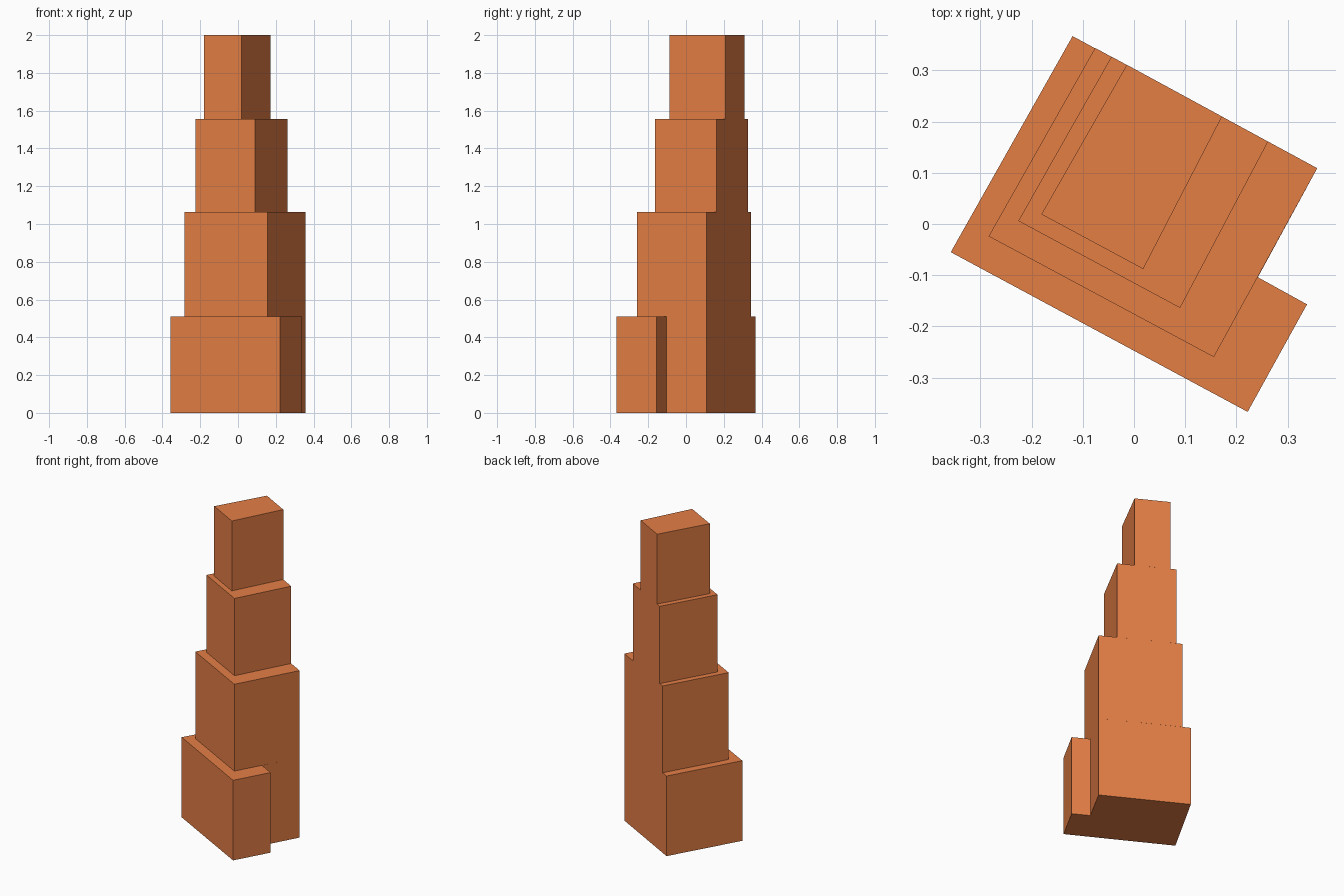
import bpy
import bmesh

if "Cube" in bpy.data.objects:
    bpy.data.objects.remove(bpy.data.objects["Cube"])

clay = bpy.data.materials.new("orange_clay")
clay.diffuse_color = (0.78, 0.21, 0.06, 1.0)
clay.use_nodes = True
clay.node_tree.nodes["Principled BSDF"].inputs["Base Color"].default_value = clay.diffuse_color


def prism(name, outline, z0, z1):
    """Extrude a plan outline from z0 up to z1."""
    bm = bmesh.new()
    base = bm.faces.new([bm.verts.new((x, y, z0)) for x, y in outline])
    ext = bmesh.ops.extrude_face_region(bm, geom=[base], use_keep_orig=True)
    top = [g for g in ext["geom"] if isinstance(g, bmesh.types.BMVert)]
    bmesh.ops.translate(bm, verts=top, vec=(0, 0, z1 - z0))
    bmesh.ops.recalc_face_normals(bm, faces=bm.faces)
    mesh = bpy.data.meshes.new(name)
    bm.to_mesh(mesh)
    bm.free()
    mesh.materials.append(clay)
    obj = bpy.data.objects.new(name, mesh)
    bpy.context.collection.objects.link(obj)
    return obj


# Tiers share one flush back wall and step in on the other sides
tiers = [
    # L-shaped base with a notch on the right
    ("base_tier", 0.51, [(-0.358, -0.055), (0.222, -0.367), (0.338, -0.157),
                         (0.242, -0.104), (0.358, 0.109), (-0.12, 0.367)]),
    # Second tier, right wall flush with the base notch
    ("lower_tier", 1.063, [(-0.284, -0.024), (0.156, -0.260),
                           (0.358, 0.109), (-0.076, 0.344)]),
    ("upper_tier", 1.555, [(-0.226, 0.006), (0.090, -0.164),
                           (0.262, 0.161), (-0.044, 0.327)]),
    ("top_tier", 2.0, [(-0.181, 0.019), (0.018, -0.088),
                       (0.172, 0.210), (-0.014, 0.311)]),
]

floor = 0.0
for name, roof, outline in tiers:
    prism(name, outline, floor, roof)
    floor = roof
